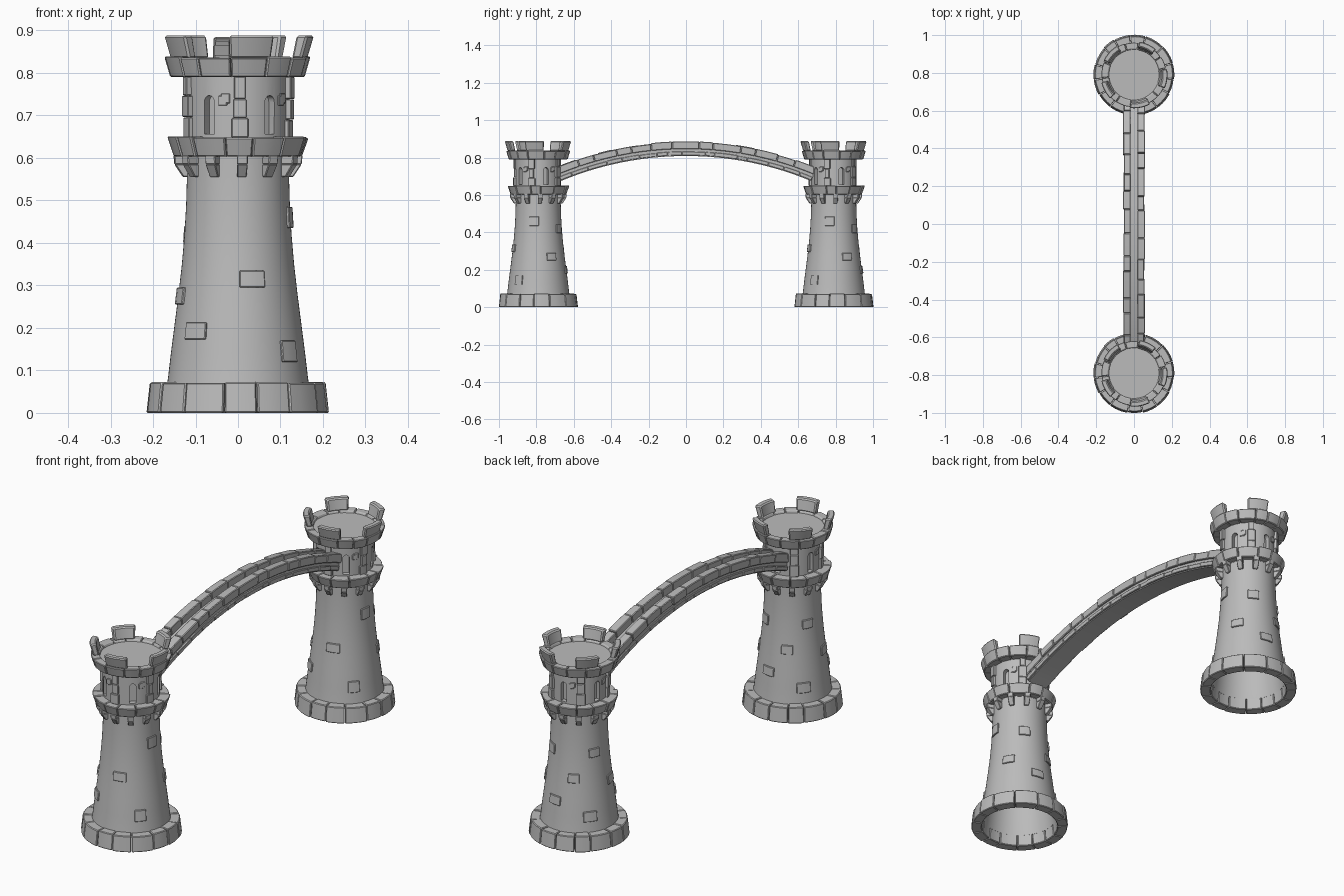
import bpy, bmesh, random
from math import radians, sin, cos, pi
from mathutils import Matrix

random.seed(4)
if "Cube" in bpy.data.objects:
    bpy.data.objects.remove(bpy.data.objects["Cube"])

stone = bpy.data.materials.new("grey stone")
stone.use_nodes = True
stone.diffuse_color = (0.5, 0.5, 0.5, 1)
stone.node_tree.nodes["Principled BSDF"].inputs["Base Color"].default_value = (0.5, 0.5, 0.5, 1)

TOWER_Y = 0.79


def wedge(bm, a0, a1, low, high, h0, h1, steps=4):
    """Curved block; low and high are (inner, outer) radii at heights h0 and h1; angles in degrees from the front."""
    rows = []
    for i in range(steps + 1):
        a = radians(a0 + (a1 - a0) * i / steps)
        corners = [(low[0], h0), (low[1], h0), (high[1], h1), (high[0], h1)]
        rows.append([bm.verts.new((r * sin(a), -r * cos(a), h)) for r, h in corners])
    for p, q in zip(rows, rows[1:]):
        for k in range(4):
            n = (k + 1) % 4
            bm.faces.new((p[k], p[n], q[n], q[k]))
    bm.faces.new(rows[0][::-1])
    bm.faces.new(rows[-1])


def finish(name, bm, bevel=0.0, y=0.0):
    bmesh.ops.recalc_face_normals(bm, faces=bm.faces)
    if bevel:
        edges = [e for e in bm.edges if e.calc_face_angle(0) > radians(40)]
        bmesh.ops.bevel(bm, geom=edges, offset=bevel, segments=1, affect='EDGES')
    mesh = bpy.data.meshes.new(name)
    bm.to_mesh(mesh)
    bm.free()
    mesh.materials.append(stone)
    obj = bpy.data.objects.new(name, mesh)
    bpy.context.collection.objects.link(obj)
    obj.location.y = y
    smooth(obj)
    return obj


def smooth(obj):
    bpy.ops.object.select_all(action='DESELECT')
    obj.select_set(True)
    bpy.context.view_layer.objects.active = obj
    bpy.ops.object.shade_smooth_by_angle(angle=radians(28))


def cuts(start, end, count, jitter):
    """Uneven dividing points between start and end."""
    step = (end - start) / count
    inner = [start + step * (i + random.uniform(-jitter, jitter)) for i in range(1, count)]
    return [start] + inner + [end]


def lathe(bm, profile, segments=64):
    rings = [[bm.verts.new((r * sin(2 * pi * i / segments), -r * cos(2 * pi * i / segments), z))
              for i in range(segments)] for r, z in profile]
    for p, q in zip(rings, rings[1:]):
        for i in range(segments):
            j = (i + 1) % segments
            bm.faces.new((p[i], p[j], q[j], q[i]))
    return rings


def stone_ring(name, count, start, low, high, z0, z1):
    """Full ring of uneven blocks with slight differences in reach."""
    bm = bmesh.new()
    marks = cuts(start, start + 360, count, 0.2)
    for a, b in zip(marks, marks[1:]):
        d = random.uniform(-0.004, 0.003)
        top = z1 + random.uniform(-0.003, 0.001)
        wedge(bm, a + 0.3, b - 0.3, (low[0], low[1] + d), (high[0], high[1] + d), z0, top, 3)
    return finish(name, bm, 0.003)


tower = []

# Flared hollow shaft
shaft = [(0.170, 0.05), (0.165, 0.08), (0.158, 0.14), (0.149, 0.21), (0.140, 0.28), (0.132, 0.35),
         (0.126, 0.42), (0.122, 0.49), (0.120, 0.56), (0.120, 0.62)]


def shaft_radius(z):
    for (r0, z0), (r1, z1) in zip(shaft, shaft[1:]):
        if z <= z1:
            return r0 + (r1 - r0) * (z - z0) / (z1 - z0)
    return shaft[-1][0]


bm = bmesh.new()
inside = [(r - 0.008, z) for r, z in reversed(shaft)]
lathe(bm, shaft + inside + shaft[:1])
bmesh.ops.remove_doubles(bm, verts=bm.verts, dist=1e-5)
tower.append(finish("shaft", bm))

# Rings of blocks
tower.append(stone_ring("base_ring", 15, -9, (0.168, 0.213), (0.160, 0.205), 0.0, 0.072))
tower.append(stone_ring("middle_ring", 13, -11, (0.115, 0.149), (0.115, 0.165), 0.603, 0.650))
tower.append(stone_ring("upper_ring", 14, -6, (0.118, 0.160), (0.137, 0.174), 0.790, 0.838))

# Upper drum with arched niches
bm = bmesh.new()
rings = lathe(bm, [(0.121, 0.60), (0.122, 0.80)])
bm.faces.new(rings[0])
bm.faces.new(rings[1])
drum = finish("drum", bm)

bm = bmesh.new()
for k in range(5):
    turn = Matrix.Rotation(radians(38 + 72 * k), 4, 'Z')
    outline = [(-0.014, 0.656), (0.014, 0.656)]
    outline += [(0.014 * cos(pi * i / 8), 0.731 + 0.016 * sin(pi * i / 8)) for i in range(9)]
    front = [bm.verts.new(turn @ Matrix.Translation((x, -0.15, z)).translation) for x, z in outline]
    back = [bm.verts.new(turn @ Matrix.Translation((x, -0.100, z)).translation) for x, z in outline]
    bm.faces.new(front)
    bm.faces.new(back[::-1])
    for i in range(len(front)):
        j = (i + 1) % len(front)
        bm.faces.new((front[i], back[i], back[j], front[j]))
cutter = finish("niche_cutter", bm)
cutter.hide_render = True
mod = drum.modifiers.new("niches", 'BOOLEAN')
mod.operation = 'DIFFERENCE'
mod.object = cutter
mod.solver = 'EXACT'
bpy.ops.object.select_all(action='DESELECT')
bpy.context.view_layer.objects.active = drum
drum.select_set(True)
bpy.ops.object.modifier_apply(modifier="niches")
bpy.data.objects.remove(cutter)
smooth(drum)
tower.append(drum)

# Stacked pilasters between the niches
bm = bmesh.new()
for k in range(5):
    levels = cuts(0.648, 0.792, 3, 0.2)
    for z0, z1 in zip(levels, levels[1:]):
        a, w = 2 + 72 * k, random.uniform(5, 9)
        r = random.uniform(0.130, 0.135)
        wedge(bm, a - w, a + w, (0.11, r), (0.11, r), z0, z1 - 0.001, 2)
tower.append(finish("pilasters", bm, 0.002))

# Corbels under the middle ring
bm = bmesh.new()
for k in range(12):
    a = 4 + 30 * k
    wedge(bm, a - 5, a + 5, (0.11, 0.150), (0.11, 0.152), 0.585, 0.606, 2)
    wedge(bm, a - 5, a + 5, (0.11, 0.130), (0.11, 0.150), 0.555, 0.585, 2)
tower.append(finish("corbels", bm, 0.002))

# Roof floor
bm = bmesh.new()
bmesh.ops.create_cone(bm, cap_ends=True, segments=48, radius1=0.139, radius2=0.139, depth=0.03,
                      matrix=Matrix.Translation((0, 0, 0.812)))
tower.append(finish("roof_floor", bm))

# Merlons
bm = bmesh.new()
for k in range(5):
    a, w = 11 + 72 * k, 17 + random.uniform(-1, 1)
    wedge(bm, a - w, a + w, (0.138, 0.163), (0.150, 0.179), 0.834, 0.888, 5)
tower.append(finish("merlons", bm, 0.005))

# Loose stones standing out of the shaft: angle, height, width, tallness
bm = bmesh.new()
loose = [(14, 0.315, 0.06, 0.04), (-41, 0.193, 0.062, 0.04), (49, 0.145, 0.05, 0.05), (80, 0.46, 0.05, 0.05),
         (-75, 0.275, 0.06, 0.04), (150, 0.42, 0.05, 0.045), (172, 0.2, 0.06, 0.04), (205, 0.31, 0.05, 0.04),
         (232, 0.14, 0.06, 0.045), (245, 0.42, 0.05, 0.04), (120, 0.27, 0.055, 0.04)]
for a, z, w, t in loose:
    z0, z1 = z - t / 2, z + t / 2
    r0, r1 = shaft_radius(z0), shaft_radius(z1)
    half = w / (r0 + r1) * 180 / pi
    wedge(bm, a - half, a + half, (r0 - 0.006, r0 + 0.006), (r1 - 0.006, r1 + 0.006), z0, z1, 3)
for k in range(5):
    for a, z in ((-17, 0.735), (58, 0.740)):
        a += 72 * k * 2
        wedge(bm, a - 5, a + 5, (0.115, 0.126), (0.115, 0.126), z - 0.012, z + 0.012, 2)
tower.append(finish("loose_stones", bm, 0.002))

# Second tower shares the meshes
for part in tower:
    part.location.y = -TOWER_Y
    twin = part.copy()
    twin.name = "back_" + part.name
    twin.location.y = TOWER_Y
    bpy.context.collection.objects.link(twin)
    part.name = "front_" + part.name

# Bridge: same blocks laid along an arc in the side plane
RADIUS, REACH = 1.74, 22.6
to_arch = Matrix(((0, 0, 1, 0), (1, 0, 0, 0), (0, -1, 0, 0.808 - RADIUS), (0, 0, 0, 1)))


def arch_part(name, rows, bevel):
    """rows: block count, bottom and top above the soffit, inner and outer x, unevenness."""
    bm = bmesh.new()
    for count, bottom, top, x0, x1, rough in rows:
        marks = cuts(-REACH, REACH, count, 0.25)
        for a, b in zip(marks, marks[1:]):
            r = (RADIUS + bottom, RADIUS + top + random.uniform(-rough, rough))
            d = random.uniform(-rough, rough)
            gap = 0.03 if count > 1 else 0
            wedge(bm, a + gap, b - gap, r, r, x0 + (d if x0 < 0 else 0), x1 + (d if x1 > 0 else 0),
                  max(2, 32 // count))
    bmesh.ops.transform(bm, matrix=to_arch, verts=bm.verts)
    return finish(name, bm, bevel)


arch_part("bridge_deck", [(1, 0.0, 0.042, -0.048, 0.048, 0)], 0)
arch_part("bridge_edge_stones", [(16, 0.004, 0.024, 0.040, 0.055, 0.002),
                                 (16, 0.004, 0.024, -0.055, -0.040, 0.002)], 0.002)
arch_part("bridge_parapets", [(13, 0.038, 0.076, 0.018, 0.056, 0.003),
                              (13, 0.038, 0.076, -0.056, -0.018, 0.003)], 0.003)
